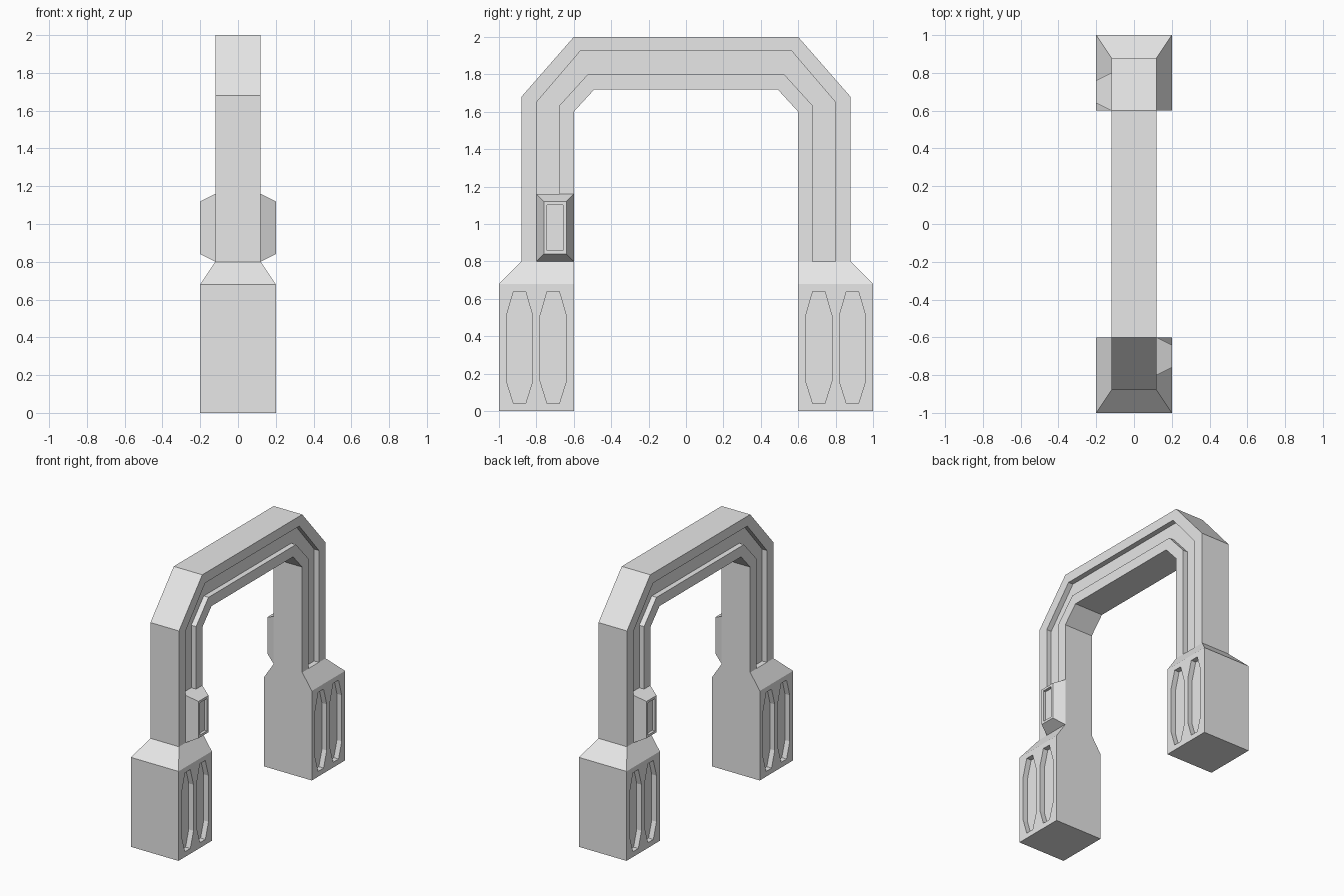
import bpy, bmesh

cube = bpy.data.objects.get("Cube")
if cube:
    bpy.data.objects.remove(cube, do_unlink=True)

grey = bpy.data.materials.new("plain grey")
grey.use_nodes = True
grey.diffuse_color = (0.8, 0.8, 0.8, 1)
grey.node_tree.nodes["Principled BSDF"].inputs["Base Color"].default_value = (0.8, 0.8, 0.8, 1)


def loft(name, rings):
    """Closed solid through rings of matching points."""
    bm = bmesh.new()
    loops = [[bm.verts.new(p) for p in ring] for ring in rings]
    n = len(loops[0])
    for a, b in zip(loops, loops[1:]):
        for i in range(n):
            j = (i + 1) % n
            bm.faces.new((a[i], a[j], b[j], b[i]))
    bm.faces.new(loops[0][::-1])
    bm.faces.new(loops[-1])
    bmesh.ops.recalc_face_normals(bm, faces=bm.faces)
    mesh = bpy.data.meshes.new(name)
    bm.to_mesh(mesh)
    bm.free()
    mesh.materials.append(grey)
    obj = bpy.data.objects.new(name, mesh)
    bpy.context.collection.objects.link(obj)
    return obj


def prism(name, outline, x0, x1, s=1):
    """Extrude a (y, z) outline along x; s = -1 turns it half way round z."""
    return loft(name, [[(x * s, y * s, z) for y, z in outline] for x in (x0, x1)])


def carve(target, cutter):
    """Cut a recess and discard the cutter."""
    cutter.hide_render = True
    mod = target.modifiers.new("recess", 'BOOLEAN')
    mod.operation = 'DIFFERENCE'
    mod.solver = 'EXACT'
    mod.object = cutter
    bpy.context.view_layer.objects.active = target
    bpy.ops.object.modifier_apply(modifier=mod.name)
    bpy.data.objects.remove(cutter, do_unlink=True)


def band(outer, inner, front_z, back_z):
    """U-shaped outline from two (leg y, leg z, top y, top z) bends."""
    def path(leg_y, leg_z, top_y, top_z):
        return [(-leg_y, front_z), (-leg_y, leg_z), (-top_y, top_z),
                (top_y, top_z), (leg_y, leg_z), (leg_y, back_z)]
    return path(*outer) + path(*inner)[::-1]


def rect(y0, y1, z0, z1):
    return [(y0, z0), (y1, z0), (y1, z1), (y0, z1)]


# Arch with a groove along each side
arch = prism("arch", band((0.88, 1.68, 0.6, 2.0), (0.6, 1.6, 0.49, 1.72), 0.8, 0.8),
             -0.12, 0.12)
groove = band((0.8, 1.65, 0.565, 1.925), (0.675, 1.635, 0.525, 1.8), 1.16, 0.7)
for s in (1, -1):
    carve(arch, prism("groove_cutter", groove, 0.08, 0.3, s))

for s, place in ((1, "front"), (-1, "back")):
    # Foot block with sloping shoulders
    levels = ((0.2, 1.0, 0), (0.2, 1.0, 0.68), (0.12, 0.88, 0.8))
    foot = loft(place + "_foot", [
        [(-w * s, -d * s, z), (w * s, -d * s, z), (w * s, -0.6 * s, z), (-w * s, -0.6 * s, z)]
        for w, d, z in levels])

    # Long recessed panels on both sides of the foot
    for side in (1, -1):
        for y in (-0.89, -0.71):
            half = [(0.07, 0.16), (0.07, 0.51), (0.032, 0.64)]
            right = [(0.032, 0.04)] + half
            panel = [(y + w, z) for w, z in right] + [(y - w, z) for w, z in right[::-1]]
            carve(foot, prism("panel_cutter", panel, 0.16 * side, 0.3 * side, s))

    # Bevelled control box with a recessed screen
    box = loft(place + "_control_box", [
        [(x * s, y * s, z) for y, z in rect(-0.8 + b, -0.6 - b, 0.8 + b, 1.16 - b)]
        for x, b in ((0.08, 0), (0.12, 0), (0.2, 0.04))])
    carve(box, prism("screen_cutter", rect(-0.742, -0.658, 0.858, 1.102), 0.18, 0.3, s))
